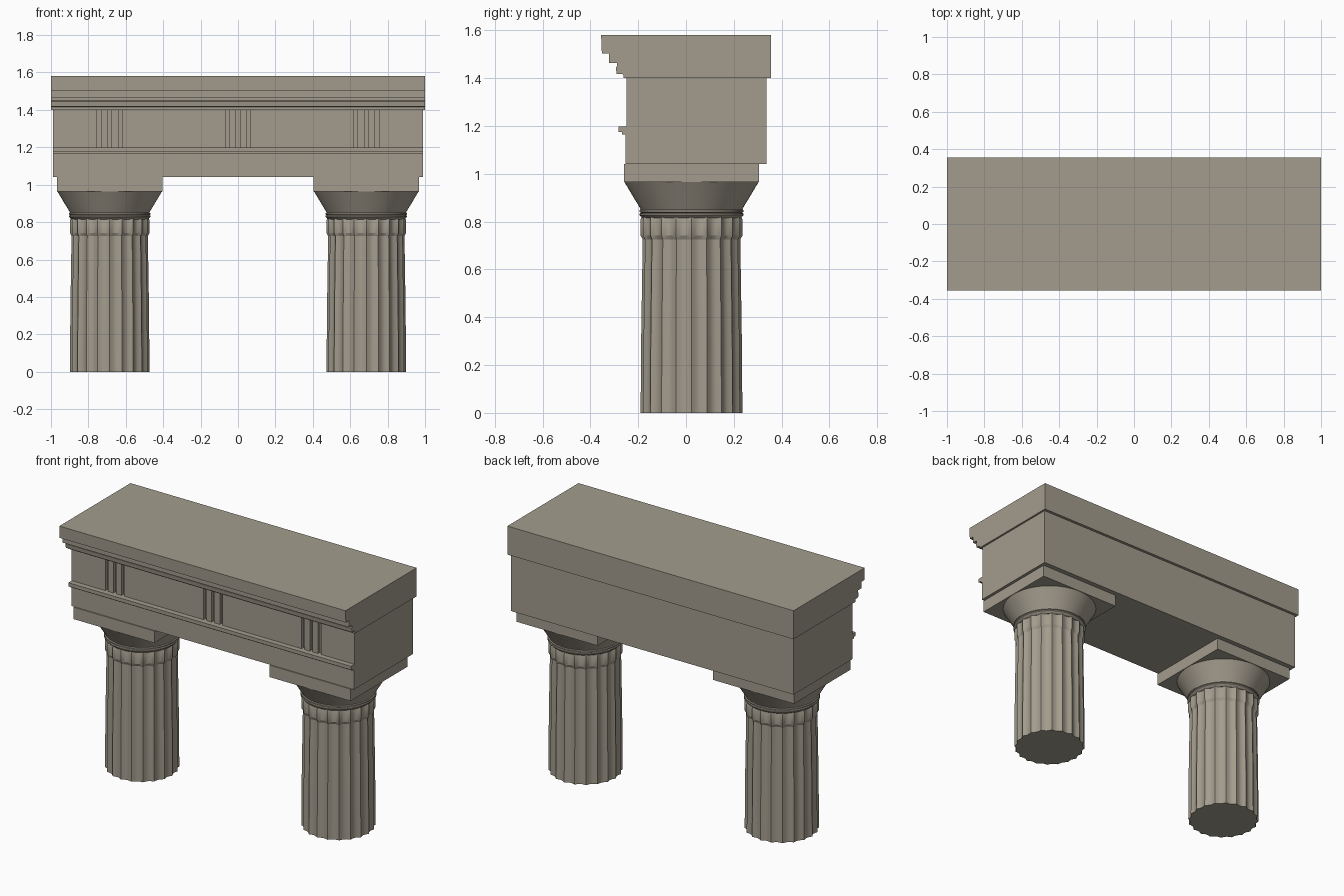
import bpy, bmesh
from math import sin, cos, pi, radians
from mathutils import Vector

cube = bpy.data.objects.get("Cube")
if cube:
    bpy.data.objects.remove(cube, do_unlink=True)

# Single weathered stone colour
STONE = (0.37, 0.335, 0.27, 1)
stone = bpy.data.materials.new("weathered_stone")
stone.use_nodes = True
stone.diffuse_color = STONE
bsdf = stone.node_tree.nodes["Principled BSDF"]
bsdf.inputs["Base Color"].default_value = STONE
bsdf.inputs["Roughness"].default_value = 0.9

COLUMN_X, COLUMN_Y = 0.686, 0.023
FLUTES, STEPS = 20, 6


def finish(name, bm, smooth=False):
    bmesh.ops.recalc_face_normals(bm, faces=bm.faces)
    mesh = bpy.data.meshes.new(name)
    bm.to_mesh(mesh)
    bm.free()
    mesh.materials.append(stone)
    obj = bpy.data.objects.new(name, mesh)
    bpy.context.collection.objects.link(obj)
    if smooth:
        bpy.ops.object.select_all(action="DESELECT")
        obj.select_set(True)
        bpy.context.view_layer.objects.active = obj
        bpy.ops.object.shade_smooth_by_angle(angle=radians(25))
    return obj


def extrude(name, outline, offset):
    """Extrude a closed outline of 3D points along an offset."""
    bm = bmesh.new()
    face = bm.faces.new([bm.verts.new(p) for p in outline])
    geom = bmesh.ops.extrude_face_region(bm, geom=[face], use_keep_orig=True)["geom"]
    moved = [g for g in geom if isinstance(g, bmesh.types.BMVert)]
    bmesh.ops.translate(bm, verts=moved, vec=Vector(offset))
    return finish(name, bm)


def moulding(name, half_width, profile):
    """Run a (y, z) profile along the whole width."""
    return extrude(name, [(-half_width, y, z) for y, z in profile],
                   (2 * half_width, 0, 0))


def lathe(name, centre, profile, sides, ripple=None):
    """Stack rings of (radius, z), with an optional radius change per side."""
    bm = bmesh.new()
    rings = []
    for r, z in profile:
        ring = []
        for i in range(sides):
            a = 2 * pi * i / sides
            rr = r - (ripple(i) if ripple else 0)
            ring.append(bm.verts.new((centre[0] + rr * cos(a),
                                      centre[1] + rr * sin(a), z)))
        rings.append(ring)
    for low, high in zip(rings, rings[1:]):
        for i in range(sides):
            j = (i + 1) % sides
            bm.faces.new((low[i], low[j], high[j], high[i]))
    bm.faces.new(rings[0])
    bm.faces.new(rings[-1])
    return finish(name, bm, smooth=True)


def flute(i):
    """Depth of a shallow concave channel between two arrises."""
    return 0.013 * sin(pi * (i % STEPS) / STEPS)


# Columns: fluted shaft with neck, ringed capital, square abacus
for side, sign in (("left", 1), ("right", -1)):
    centre = (sign * COLUMN_X, COLUMN_Y)
    lathe(side + "_shaft", centre,
          [(0.213, 0), (0.21, 0.35), (0.204, 0.725), (0.213, 0.742), (0.213, 0.81),
           (0.208, 0.822)], FLUTES * STEPS, flute)
    lathe(side + "_capital", centre,
          [(0.203, 0.815), (0.212, 0.822), (0.218, 0.828), (0.218, 0.834),
           (0.211, 0.837), (0.218, 0.841), (0.218, 0.848), (0.212, 0.851),
           (0.222, 0.868), (0.248, 0.911), (0.270, 0.948), (0.281, 0.966)], 64)
    h = 0.283
    corners = [(centre[0] + u * h, centre[1] + v * h, 0.965)
               for u, v in ((-1, -1), (1, -1), (1, 1), (-1, 1))]
    extrude(side + "_abacus", corners, (0, 0, 0.075))

# Architrave with its projecting fillet along the front
BACK, HALF = 0.337, 0.988
moulding("architrave", HALF,
         [(BACK, 1.04), (-0.253, 1.04), (-0.253, 1.165), (-0.268, 1.165),
          (-0.268, 1.175), (-0.283, 1.175), (-0.283, 1.198), (BACK, 1.198)])

# Frieze with three groups of three grooves cut in the front
FRONT, DEPTH, GROOVE, PITCH = -0.249, 0.02, 0.02, 0.057
outline = [(-HALF, FRONT)]
for group in (-COLUMN_X, 0, COLUMN_X):
    for k in (-1, 0, 1):
        x0 = group + k * PITCH - GROOVE / 2
        x1 = x0 + GROOVE
        outline += [(x0, FRONT), (x0, FRONT + DEPTH), (x1, FRONT + DEPTH), (x1, FRONT)]
outline += [(HALF, FRONT), (HALF, BACK), (-HALF, BACK)]
extrude("frieze", [(x, y, 1.198) for x, y in outline], (0, 0, 0.202))

# Cornice stepping forward towards the top
moulding("cornice", 1.0,
         [(0.355, 1.40), (-0.262, 1.40), (-0.262, 1.416), (-0.29, 1.418),
          (-0.294, 1.445), (-0.288, 1.449), (-0.288, 1.463), (-0.322, 1.463),
          (-0.322, 1.504), (-0.352, 1.504), (-0.355, 1.58), (0.355, 1.58)])
